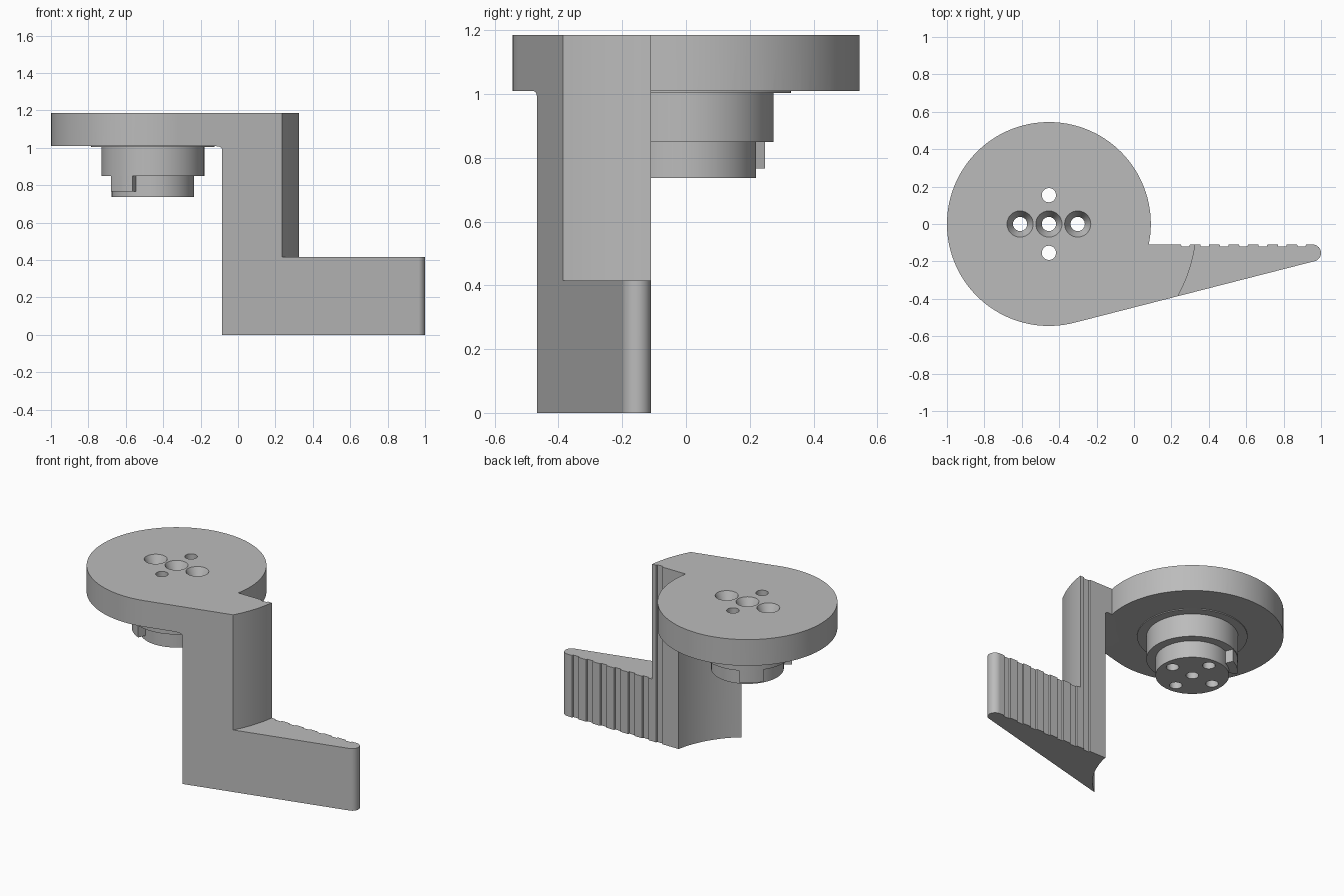
import bpy, bmesh
from math import sin, cos, asin, acos, atan2, pi, radians, hypot
from mathutils import Matrix, Vector

cube = bpy.data.objects.get("Cube")
if cube:
    bpy.data.objects.remove(cube, do_unlink=True)

AXIS = (-0.455, 0.0)      # centre of the disc and hub
DISC_R = 0.545
TIP, TIP_R = (0.955, -0.155), 0.045
BACK = TIP[1] + TIP_R     # flat back of the handle
TOP, UNDER, STEP = 1.185, 1.01, 0.415

grey = bpy.data.materials.new("plain grey")
grey.use_nodes = True
grey.diffuse_color = (0.5, 0.5, 0.5, 1)
grey.node_tree.nodes["Principled BSDF"].inputs["Base Color"].default_value = (0.5, 0.5, 0.5, 1)


def finish(bm, name):
    bmesh.ops.remove_doubles(bm, verts=bm.verts, dist=1e-5)
    bmesh.ops.recalc_face_normals(bm, faces=bm.faces)
    mesh = bpy.data.meshes.new(name)
    bm.to_mesh(mesh)
    bm.free()
    mesh.materials.append(grey)
    ob = bpy.data.objects.new(name, mesh)
    bpy.context.collection.objects.link(ob)
    return ob


def prism(name, outline, z0, z1):
    bm = bmesh.new()
    face = bm.faces.new([bm.verts.new((x, y, z0)) for x, y in outline])
    geom = bmesh.ops.extrude_face_region(bm, geom=[face])["geom"]
    verts = [g for g in geom if isinstance(g, bmesh.types.BMVert)]
    bmesh.ops.translate(bm, verts=verts, vec=(0, 0, z1 - z0))
    return finish(bm, name)


def lathe(name, profile, centre=AXIS, closed=False, steps=96):
    """Turn a (radius, height) profile about a vertical axis."""
    bm = bmesh.new()
    vs = [bm.verts.new((r, 0, z)) for r, z in profile]
    edges = [bm.edges.new(p) for p in zip(vs, vs[1:])]
    if closed:
        edges.append(bm.edges.new((vs[-1], vs[0])))
    bmesh.ops.spin(bm, geom=vs + edges, cent=(0, 0, 0), axis=(0, 0, 1),
                   angle=2 * pi, steps=steps)
    bmesh.ops.translate(bm, verts=bm.verts, vec=(*centre, 0))
    return finish(bm, name)


def arc(centre, r, a0, a1, n):
    return [(centre[0] + r * cos(a0 + (a1 - a0) * i / n),
             centre[1] + r * sin(a0 + (a1 - a0) * i / n)) for i in range(n + 1)]


def combine(target, tool, operation):
    mod = target.modifiers.new(operation, 'BOOLEAN')
    mod.operation = operation
    mod.solver = 'EXACT'
    mod.object = tool
    bpy.context.view_layer.objects.active = target
    bpy.ops.object.modifier_apply(modifier=mod.name)
    bpy.data.objects.remove(tool, do_unlink=True)


# Plan outline: disc, tangent front, rounded tip and grooved back
dx, dy = TIP[0] - AXIS[0], TIP[1] - AXIS[1]
tangent = atan2(dy, dx) - acos((DISC_R - TIP_R) / hypot(dx, dy))
outline = arc(AXIS, DISC_R, asin(BACK / DISC_R), 2 * pi + tangent, 100)
outline += arc(TIP, TIP_R, tangent, pi / 2, 14)
for i in reversed(range(7)):
    x = 0.275 + 0.1035 * i
    outline += [(x + 0.024, BACK), (x + 0.021, BACK - 0.01),
                (x - 0.021, BACK - 0.01), (x - 0.024, BACK)]
lever = prism("lever_body", outline, 0, TOP)

# Hollow under the disc, with a small fillet, then the step above the grip
combine(lever, lathe("under_cut", [(0, -0.1), (0.597, -0.1), (0.597, UNDER - 0.016),
                                   (0.592, UNDER - 0.005), (0.581, UNDER), (0, UNDER)]),
        'DIFFERENCE')
combine(lever, lathe("grip_step", [(0.79, STEP), (2, STEP), (2, 1.4), (0.79, 1.4)],
                     closed=True, steps=192), 'DIFFERENCE')

# Stepped hub with a thin shoulder
combine(lever, lathe("hub", [(0, 1.1), (0.33, 1.1), (0.33, 1.004), (0.275, 1.004),
                             (0.275, 0.85), (0.22, 0.85), (0.22, 0.737), (0, 0.737)]),
        'UNION')

# Two locking tabs on the hub
for start in (114, 214):
    a, b = radians(start), radians(start + 32)
    sector = arc(AXIS, 0.271, a, b, 12) + arc(AXIS, 0.18, b, a, 12)
    combine(lever, prism("hub_tab", sector, 0.767, 0.9), 'UNION')

# Through holes: three countersunk in a row, two plain
plain = [(0, 0.6), (0.038, 0.6), (0.038, 1.3), (0, 1.3)]
sunk = [(0, 0.6), (0.038, 0.6), (0.038, 1.12), (0.07, TOP), (0.07, 1.3), (0, 1.3)]
for ox, oy, shape in ((0, 0, sunk), (0.154, 0, sunk), (-0.154, 0, sunk),
                      (0, 0.154, plain), (0, -0.154, plain)):
    combine(lever, lathe("hole", shape, (AXIS[0] + ox, AXIS[1] + oy), steps=32), 'DIFFERENCE')

# Smooth curves, crisp edges
bpy.ops.object.select_all(action='DESELECT')
lever.select_set(True)
bpy.context.view_layer.objects.active = lever
bpy.ops.object.shade_smooth_by_angle(angle=radians(25))
weighted = lever.modifiers.new("weighted normals", 'WEIGHTED_NORMAL')
weighted.keep_sharp = True
